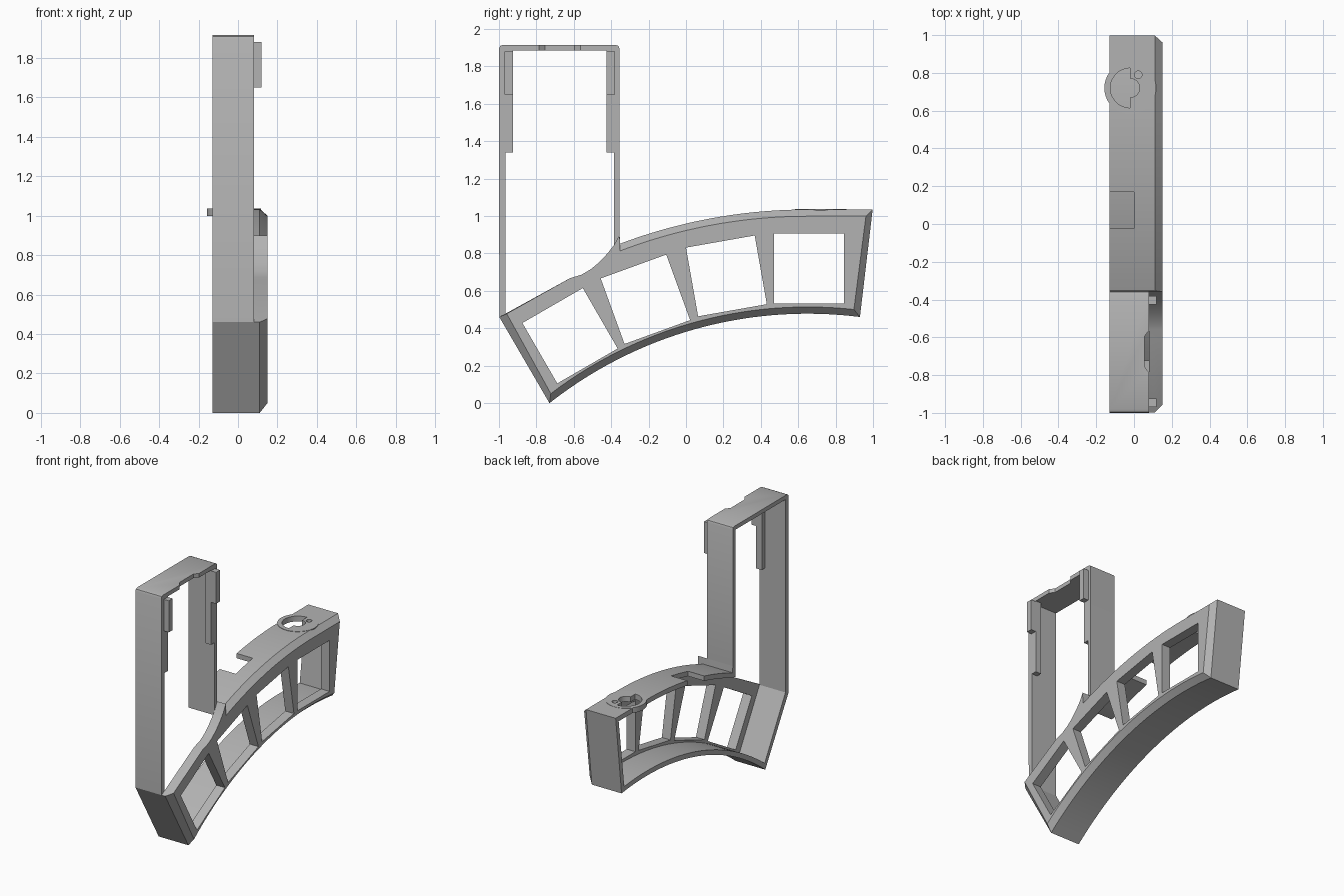
import bpy, bmesh
from math import sin, cos, pi, radians, sqrt

cube = bpy.data.objects.get("Cube")
if cube:
    bpy.data.objects.remove(cube, do_unlink=True)

grey = bpy.data.materials.new("light grey plastic")
grey.use_nodes = True
grey.diffuse_color = (0.45, 0.45, 0.45, 1)
grey.node_tree.nodes["Principled BSDF"].inputs["Base Color"].default_value = (0.45, 0.45, 0.45, 1)


def loft(name, rings):
    """Closed solid through rings of 3D points."""
    bm = bmesh.new()
    rows = [[bm.verts.new(p) for p in ring] for ring in rings]
    n = len(rows[0])
    for a, b in zip(rows, rows[1:]):
        for i in range(n):
            j = (i + 1) % n
            bm.faces.new((a[i], a[j], b[j], b[i]))
    bm.faces.new(rows[0][::-1])
    bm.faces.new(rows[-1])
    bmesh.ops.recalc_face_normals(bm, faces=bm.faces)
    mesh = bpy.data.meshes.new(name)
    bm.to_mesh(mesh)
    bm.free()
    mesh.materials.append(grey)
    obj = bpy.data.objects.new(name, mesh)
    bpy.context.collection.objects.link(obj)
    return obj


def along_x(name, profile, x0, x1):
    return loft(name, [[(x, y, z) for y, z in profile] for x in (x0, x1)])


def along_z(name, profile, z0, z1):
    return loft(name, [[(x, y, z) for x, y in profile] for z in (z0, z1)])


def box(name, x, y, z):
    return along_x(name, [(y[0], z[0]), (y[1], z[0]), (y[1], z[1]), (y[0], z[1])], *x)


def arc(cx, cy, r, start=0, end=360, n=40):
    return [(cx + r * cos(radians(start + (end - start) * i / n)),
             cy + r * sin(radians(start + (end - start) * i / n))) for i in range(n)]


def combine(obj, tool, operation="DIFFERENCE"):
    mod = obj.modifiers.new("combine", "BOOLEAN")
    mod.operation, mod.solver, mod.object = operation, "EXACT", tool
    bpy.context.view_layer.objects.active = obj
    bpy.ops.object.modifier_apply(modifier=mod.name)
    bpy.data.objects.remove(tool, do_unlink=True)


def crown(y, radius, top):
    """Height on an arc whose highest point lies at y = 0.65."""
    return top - radius + sqrt(radius ** 2 - (y - 0.65) ** 2)


def bottom_and_top(d):
    """Body outline inset by d: bottom arc, back end, top arc."""
    y0, y1 = -0.73 + 0.2 * d, 0.93 - 0.9 * d
    pts = []
    for i in range(33):
        y = y0 + (y1 - y0) * i / 32
        pts.append((y, crown(y, 2.23 + d, 0.478 + d)))
    pts.append((0.998 - d, 1.035 - d))
    for i in range(25):
        y = 0.65 - 1.002 * i / 24
        pts.append((y, crown(y, 2.84 - d, 1.035 - d)))
    return pts


def outline(d):
    scoop = [(-0.355, 0.9), (-0.385, 0.845), (-0.42, 0.8), (-0.465, 0.752),
             (-0.51, 0.715), (-0.56, 0.686), (-0.62, 0.668)]
    return bottom_and_top(d) + scoop + [(-0.998 + 1.1 * d, 0.46 + 0.5 * d)]


# Curved body with a chamfered face
body = loft("curved_body", [[(x, y, z) for y, z in outline(d)]
                            for x, d in ((-0.13, 0), (0.11, 0), (0.15, 0.036))])

# Hollow interior, open towards the tall frame
inner = [p for p in bottom_and_top(0.035) if p[0] > -0.385 or p[1] < 0.6]
inner += [(-0.385, 0.81), (-0.385, 1.2), (-0.963, 1.2), (-0.963, 0.475)]
combine(body, along_x("cavity", inner, -0.3, 0.08))

# Four fanned square windows
for i, (cy, cz) in enumerate([(-0.62, 0.36), (-0.217, 0.555), (0.216, 0.68), (0.657, 0.72)]):
    corners = arc(cy, cz, 0.373 / sqrt(2), 75 - 10 * i, 435 - 10 * i, 4)
    combine(body, along_x("window", corners, 0.03, 0.3))

# Notch in the top wall
combine(body, box("notch", (-0.3, 0), (-0.025, 0.17), (0.85, 1.2)))

# Round boss with a keyhole and a pin hole
combine(body, along_z("boss", arc(-0.02, 0.72, 0.137, n=64), 0.998, 1.037), "UNION")
keyhole = arc(-0.02, 0.72, 0.105, 90, 270, 32) + [(-0.02, 0.615)] \
    + arc(-0.02, 0.72, 0.05, -90, 90, 20) + [(-0.02, 0.77)]
combine(body, along_z("keyhole", keyhole, 0.93, 1.2))
combine(body, along_z("pin_hole", arc(0.022, 0.79, 0.02, n=20), 0.93, 1.2))

# Tall frame with a shallow notch in its top edge
frame_profile = [(-0.998, 0.46), (-1, 1.895), (-0.994, 1.909), (-0.98, 1.915),
                 (-0.375, 1.915), (-0.361, 1.909), (-0.355, 1.895), (-0.355, 0.84),
                 (-0.385, 0.84), (-0.385, 1.885), (-0.965, 1.885), (-0.965, 0.46)]
frame = along_x("tall_frame", frame_profile, -0.13, 0.08)
top_notch = [(0.055, -0.595), (0.055, -0.755), (0.09, -0.8), (0.09, -0.55)]
combine(frame, along_z("frame_notch", top_notch, 1.8, 2))

# Guide strips and clip tabs inside both legs
parts = [body, frame]
for side, y in (("front", (-0.97, -0.925)), ("back", (-0.425, -0.38))):
    parts.append(box(side + "_strip", (0.035, 0.08), y, (1.34, 1.886)))
    parts.append(box(side + "_tab", (0.075, 0.12), y, (1.65, 1.88)))

# Small peg inside the back end
parts.append(along_x("inner_peg", arc(0.895, 0.93, 0.035, n=24), -0.05, 0.09))

bpy.ops.object.select_all(action="DESELECT")
for obj in parts:
    obj.select_set(True)
bpy.context.view_layer.objects.active = body
bpy.ops.object.shade_smooth_by_angle(angle=radians(25))
